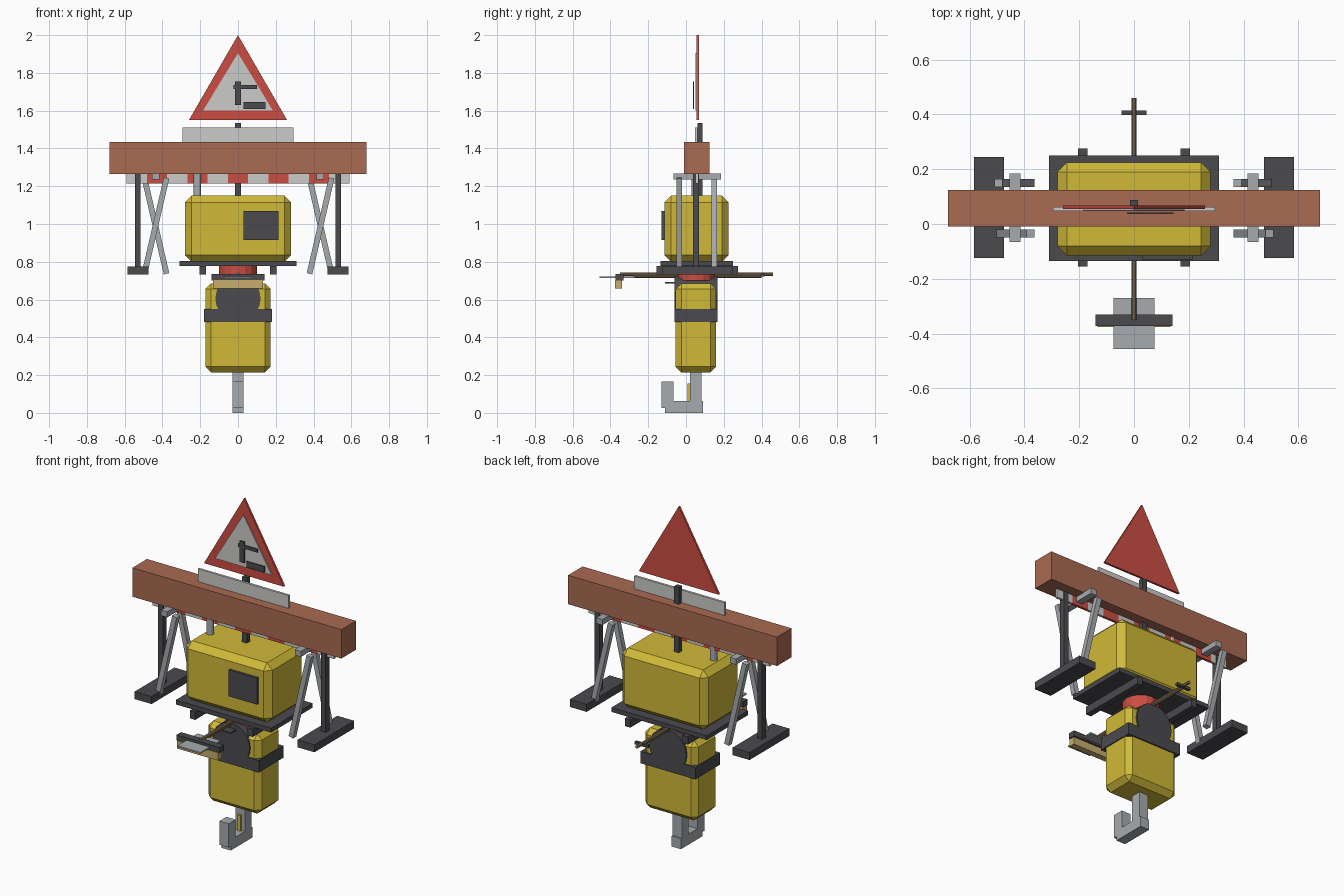
import bpy, bmesh, math
from mathutils import Vector

cube = bpy.data.objects.get("Cube")
if cube:
    bpy.data.objects.remove(cube, do_unlink=True)


def material(name, r, g, b):
    m = bpy.data.materials.new(name)
    m.use_nodes = True
    m.diffuse_color = (r, g, b, 1)
    m.node_tree.nodes["Principled BSDF"].inputs["Base Color"].default_value = (r, g, b, 1)
    return m


YELLOW = material("yellow_paint", 0.63, 0.49, 0.04)
DARK = material("dark_steel", 0.07, 0.07, 0.078)
GREY = material("grey_metal", 0.39, 0.41, 0.43)
PALE = material("pale_grey", 0.6, 0.6, 0.58)
RED = material("signal_red", 0.6, 0.075, 0.055)
BRICK = material("brick_brown", 0.4, 0.145, 0.085)
TAN = material("bristle_tan", 0.57, 0.42, 0.15)
WOOD = material("handle_wood", 0.3, 0.2, 0.11)


def finish(name, bm, mat):
    bmesh.ops.recalc_face_normals(bm, faces=bm.faces)
    mesh = bpy.data.meshes.new(name)
    bm.to_mesh(mesh)
    bm.free()
    mesh.materials.append(mat)
    ob = bpy.data.objects.new(name, mesh)
    bpy.context.collection.objects.link(ob)
    return ob


def box(name, mat, x, y, z, chamfer=0):
    """Box from its x, y and z ranges, with an optional flat chamfer."""
    bm = bmesh.new()
    bmesh.ops.create_cube(bm, size=1)
    for v in bm.verts:
        v.co = Vector([(lo + hi) / 2 + c * (hi - lo) for c, (lo, hi) in zip(v.co, (x, y, z))])
    if chamfer:
        bmesh.ops.bevel(bm, geom=bm.edges[:], offset=chamfer, segments=1, affect="EDGES")
    return finish(name, bm, mat)


def prism(name, mat, points, y0, y1):
    """Outline in x and z, extruded along y."""
    bm = bmesh.new()
    face = bm.faces.new([bm.verts.new((px, y0, pz)) for px, pz in points])
    out = bmesh.ops.extrude_face_region(bm, geom=[face])
    for v in out["geom"]:
        if isinstance(v, bmesh.types.BMVert):
            v.co.y = y1
    return finish(name, bm, mat)


def cylinder(name, mat, centre, radius, depth, axis="z", sides=16):
    bm = bmesh.new()
    bmesh.ops.create_cone(bm, cap_ends=True, segments=sides, radius1=radius,
                          radius2=radius, depth=depth)
    ob = finish(name, bm, mat)
    ob.location = centre
    if axis == "y":
        ob.rotation_euler.x = math.pi / 2
    return ob


# Main beam and striped board under it
box("main_beam", BRICK, (-0.68, 0.68), (-0.01, 0.125), (1.265, 1.435))
stripes = 11
width = 1.18 / stripes
for i in range(stripes):
    left = -0.59 + i * width
    box("board_stripe", RED if i % 2 else PALE, (left, left + width),
        (0.05, 0.065), (1.215, 1.27))

# Warning sign, its pictogram, mounting plate and post
prism("sign_triangle", RED, [(-0.26, 1.55), (0.26, 1.55), (0, 2)], 0.055, 0.068)
prism("sign_panel", PALE, [(-0.185, 1.6), (0.185, 1.6), (0, 1.905)], 0.049, 0.055)
icon_y = (0.036, 0.042)
box("sign_icon_upright", DARK, (-0.015, 0.015), icon_y, (1.63, 1.755))
box("sign_icon_arm", DARK, (-0.025, 0.1), icon_y, (1.715, 1.735))
box("sign_icon_block", DARK, (0.03, 0.145), icon_y, (1.61, 1.645))
box("name_plate", PALE, (-0.295, 0.295), (0.048, 0.062), (1.43, 1.51))
box("centre_post", DARK, (-0.015, 0.015), (0.06, 0.088), (1.14, 1.535))
cylinder("filler_pipe", GREY, (-0.215, 0.05, 1.205), 0.02, 0.13)

# Upper housing on its base plate
box("upper_housing", YELLOW, (-0.28, 0.28), (-0.115, 0.225), (0.8, 1.15), 0.035)
box("control_screen", DARK, (0.03, 0.215), (-0.13, -0.114), (0.915, 1.07))
box("base_plate", DARK, (-0.31, 0.31), (-0.135, 0.25), (0.778, 0.804))

for side in (-1, 1):
    # Skid rails, outrigger posts and feet
    def mirrored(a, b):
        return tuple(sorted((side * a, side * b)))
    box("base_rail", DARK, mirrored(0.17, 0.205), (-0.155, 0.275), (0.732, 0.778))
    box("outrigger_post", DARK, mirrored(0.515, 0.545), (0.037, 0.07), (0.77, 1.265))
    box("outrigger_foot", DARK, mirrored(0.475, 0.585), (-0.125, 0.245), (0.732, 0.776))

    # Crossed trestle legs, front and back leaning opposite ways
    box("trestle_bar", GREY, mirrored(0.415, 0.455), (-0.065, 0.185), (1.235, 1.268))
    for y, lean in ((-0.035, 1), (0.15, -1)):
        leg = box("trestle_leg", GREY, (-0.015, 0.015), (-0.015, 0.015), (-0.26, 0.26))
        leg.location = (side * 0.437, y, 0.99)
        leg.rotation_euler.y = lean * math.radians(13)

# Swivel and lower housing
cylinder("swivel_ring", RED, (0, 0.055, 0.74), 0.1, 0.08)
box("lower_housing", YELLOW, (-0.173, 0.173), (-0.055, 0.16), (0.215, 0.685), 0.03)
box("housing_band", DARK, (-0.179, 0.179), (-0.062, 0.168), (0.48, 0.55))
cylinder("pulley_drum", DARK, (0, 0.053, 0.605), 0.12, 0.23, "y", 20)
box("drum_latch", DARK, (-0.03, 0.03), (-0.11, -0.055), (0.686, 0.694))

# Lifting hook
box("hook_stem", GREY, (-0.03, 0.03), (0.02, 0.082), (0.05, 0.22))
box("hook_base", GREY, (-0.03, 0.03), (-0.11, 0.09), (0, 0.062))
box("hook_tip", GREY, (-0.03, 0.03), (-0.13, -0.065), (0.025, 0.165))
box("hook_latch", YELLOW, (-0.01, 0.01), (0.008, 0.021), (0.06, 0.155))

# Broom and shovel stowed lengthwise
cylinder("broom_handle", WOOD, (0, 0.055, 0.734), 0.009, 0.81, "y", 8)
box("broom_head", DARK, (-0.14, 0.14), (-0.372, -0.33), (0.702, 0.735))
box("broom_bristles", TAN, (-0.133, 0.133), (-0.376, -0.34), (0.658, 0.704))
box("shovel_blade", GREY, (-0.075, 0.075), (-0.457, -0.27), (0.713, 0.721))
cylinder("shovel_handle", WOOD, (0, 0.06, 0.722), 0.007, 0.68, "y", 8)
box("shovel_grip", DARK, (-0.045, 0.045), (0.398, 0.415), (0.722, 0.738))
